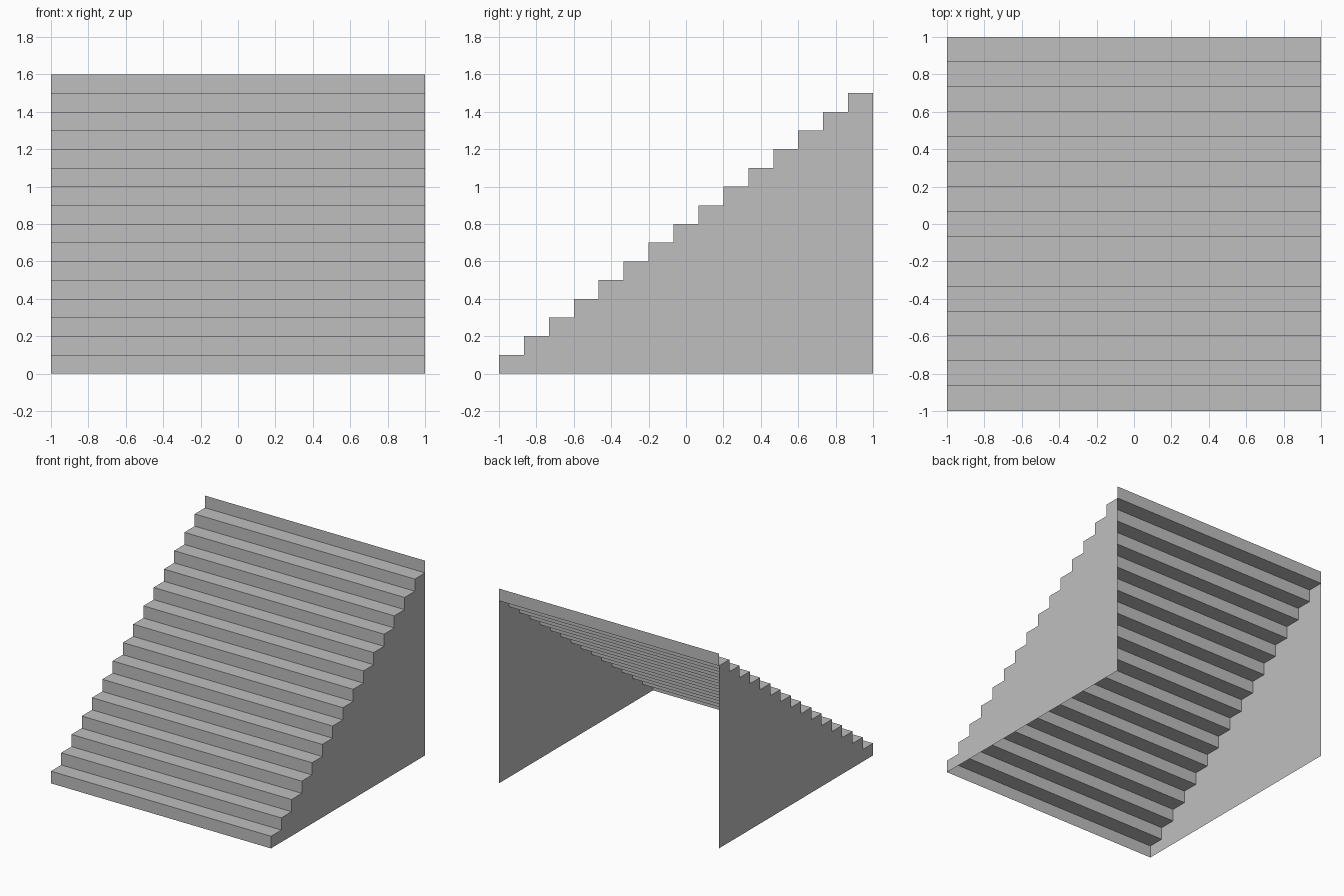
import bpy

if "Cube" in bpy.data.objects:
    bpy.data.objects.remove(bpy.data.objects["Cube"])

STEPS = 15
RUN = 2 / STEPS
RISE = 0.1

grey = bpy.data.materials.new("plain_grey")
grey.diffuse_color = (0.52, 0.52, 0.52, 1)
grey.use_nodes = True
grey.node_tree.nodes["Principled BSDF"].inputs["Base Color"].default_value = grey.diffuse_color


def add_mesh(name, verts, faces):
    mesh = bpy.data.meshes.new(name)
    mesh.from_pydata(verts, [], faces)
    mesh.materials.append(grey)
    obj = bpy.data.objects.new(name, mesh)
    bpy.context.collection.objects.link(obj)
    return obj


# Stepped outline in (y, z): a riser then a tread for each step
outline = []
for i in range(STEPS + 1):
    y = -1 + i * RUN
    outline += [(y, i * RISE), (y, (i + 1) * RISE)]

# Flight of thin treads and risers, ending in one extra riser at the back
verts = [(x, y, z) for y, z in outline for x in (-1, 1)]
faces = [(2 * i, 2 * i + 1, 2 * i + 3, 2 * i + 2) for i in range(len(outline) - 1)]
add_mesh("stair_flight", verts, faces)

# Flat side walls under the steps; back and underside stay open
wall = outline[:-1] + [(1, 0)]
order = list(range(len(wall)))
add_mesh("left_wall", [(-1, y, z) for y, z in wall], [order])
add_mesh("right_wall", [(1, y, z) for y, z in wall], [order[::-1]])
